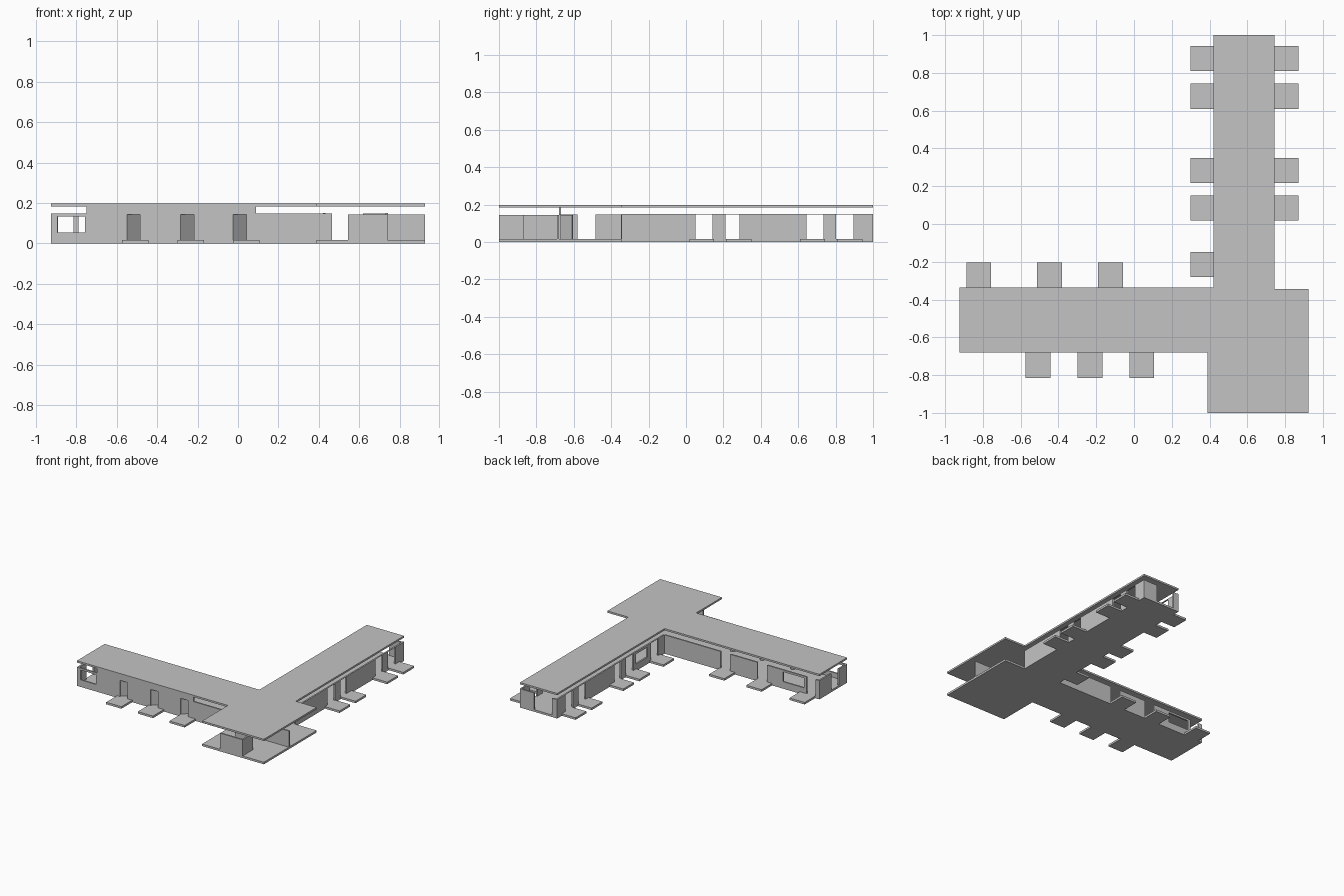
import bpy, bmesh

cube = bpy.data.objects.get("Cube")
if cube:
    bpy.data.objects.remove(cube, do_unlink=True)

mat = bpy.data.materials.new("light grey")
mat.use_nodes = True
GREY = (0.55, 0.55, 0.55, 1)
mat.diffuse_color = GREY
mat.node_tree.nodes["Principled BSDF"].inputs["Base Color"].default_value = GREY

FLOOR, LOW, TALL, TOP = 0.016, 0.147, 0.185, 0.197
T = 0.012  # wall thickness


def finish(name, bm):
    bmesh.ops.recalc_face_normals(bm, faces=bm.faces)
    mesh = bpy.data.meshes.new(name)
    bm.to_mesh(mesh)
    bm.free()
    mesh.materials.append(mat)
    obj = bpy.data.objects.new(name, mesh)
    bpy.context.collection.objects.link(obj)
    return obj


def add_box(bm, lo, hi):
    verts = bmesh.ops.create_cube(bm, size=1)["verts"]
    for v in verts:
        v.co = [hi[i] if v.co[i] > 0 else lo[i] for i in range(3)]


def slab(name, outline, z0, z1):
    """Extrude a flat outline upward."""
    bm = bmesh.new()
    face = bm.faces.new([bm.verts.new((x, y, z0)) for x, y in outline])
    new = bmesh.ops.extrude_face_region(bm, geom=[face], use_keep_orig=True)["geom"]
    for v in new:
        if isinstance(v, bmesh.types.BMVert):
            v.co.z = z1
    return finish(name, bm)


def wall(name, axis, pos, start, end, top=LOW, openings=()):
    """Wall along an axis; pos is its lower side; openings are (start, end, sill, head)."""
    bm = bmesh.new()

    def piece(a, b, z0, z1):
        if b - a > 0.001 and z1 - z0 > 0.001:
            if axis == "x":
                add_box(bm, (a, pos, z0), (b, pos + T, z1))
            else:
                add_box(bm, (pos, a, z0), (pos + T, b, z1))

    at = start
    for a, b, sill, head in sorted(openings):
        piece(at, a, 0, top)
        piece(a, b, 0, sill)
        piece(a, b, head, top)
        at = b
    piece(at, end, 0, top)
    return finish(name, bm)


def door(a, b, head=LOW):
    return (a, b, FLOOR, head)


def window(a, b):
    return (a, b, 0.055, 0.132)


# Floor and flat roof share one outline
plan = [(-0.925, -0.68), (0.388, -0.68), (0.388, -1), (0.925, -1), (0.925, -0.345),
        (0.743, -0.345), (0.743, 1), (0.42, 1), (0.42, -0.335), (-0.925, -0.335)]
slab("floor", plan, 0, FLOOR)
slab("roof", plan, TALL - 0.002, TOP)

# Entrance pads outside the doors
bm = bmesh.new()
for x in (-0.575, -0.3, -0.025):
    add_box(bm, (x, -0.815, 0), (x + 0.132, -0.68, FLOOR))
for x in (-0.888, -0.514, -0.19):
    add_box(bm, (x, -0.335, 0), (x + 0.132, -0.205, FLOOR))
for y in (0.018, 0.217, 0.61, 0.81):
    add_box(bm, (0.743, y, 0), (0.87, y + 0.133, FLOOR))
    add_box(bm, (0.3, y, 0), (0.42, y + 0.133, FLOOR))
add_box(bm, (0.3, -0.28, 0), (0.42, -0.147, FLOOR))
finish("entrance_pads", bm)

# Long wing: front, back and end walls
front_doors = (-0.55, -0.285, -0.025)
wall("front_window_wall", "x", -0.68, -0.925, -0.75, LOW, [window(-0.893, -0.757)])
wall("front_tall_wall", "x", -0.68, -0.75, 0.09, TALL,
     [door(x, x + 0.066, 0.143) for x in front_doors])
wall("front_low_wall", "x", -0.68, 0.09, 0.465)
wall("back_wall", "x", -0.335 - T, -0.925, 0.42, LOW,
     [door(-0.89, -0.815), window(-0.79, -0.61), door(-0.47, -0.385), door(-0.15, -0.065)])
wall("long_wing_end_wall", "y", -0.925, -0.68, -0.335, LOW, [door(-0.58, -0.483)])

# Front door leaves standing ajar
for i, x in enumerate(front_doors):
    slab(f"front_door_{i + 1}",
         [(x, -0.675), (x + 0.066, -0.609), (x + 0.06, -0.603), (x, -0.663)], FLOOR, 0.143)

# Second wing: side walls with paired doors, and end wall
side_doors = [door(0.052, 0.143), door(0.21, 0.286), door(0.645, 0.736), door(0.803, 0.896)]
wall("side_wall_left", "y", 0.743 - T, -0.345, 1, 0.15, side_doors)
wall("side_wall_right", "y", 0.42, -0.335, 1, 0.15,
     side_doors + [door(-0.255, -0.165), window(-0.12, 0.02)])
wall("side_wing_end_wall", "x", 1 - T, 0.42, 0.743, LOW, [door(0.465, 0.62)])

# Lobby partitions under the wide roof
wall("lobby_front_wall", "x", -1, 0.545, 0.74, 0.143)
wall("lobby_side_wall", "y", 0.74 - T, -1, -0.87, 0.143)
wall("lobby_inner_wall", "y", 0.59, -0.87, -0.68, 0.143)
wall("lobby_link_wall", "x", -0.87 - T, 0.59, 0.74, 0.143)
wall("lobby_back_wall", "x", -0.69, 0.59, 0.925, 0.143)
